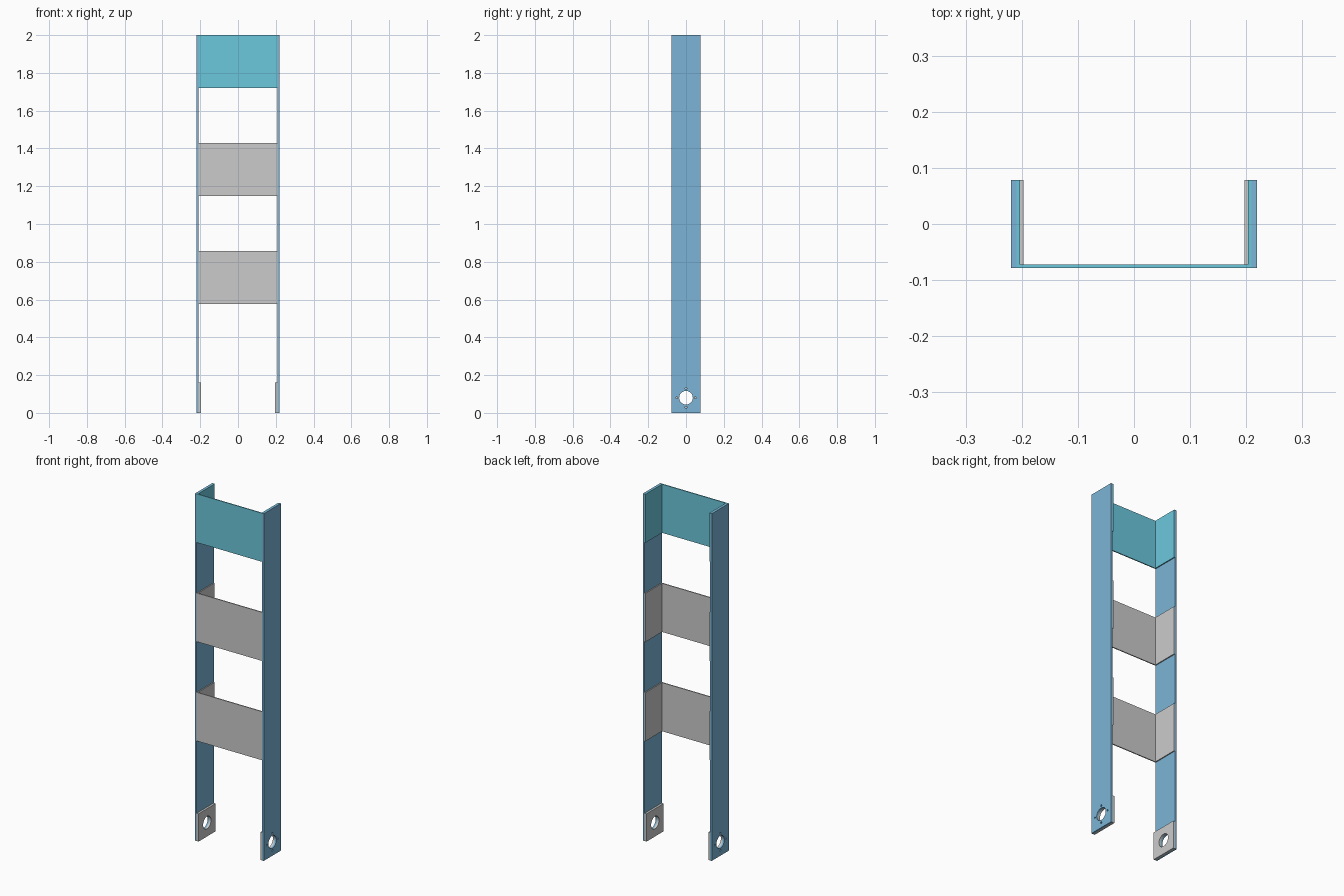
import bpy, bmesh, math
from mathutils import Matrix

if "Cube" in bpy.data.objects:
    bpy.data.objects.remove(bpy.data.objects["Cube"])

OUT, PLATE_T, BRACKET_T, PAD_T, D = 0.219, 0.010, 0.006, 0.012, 0.078
IN = OUT - PLATE_T


def material(name, color):
    m = bpy.data.materials.new(name)
    m.diffuse_color = (*color, 1)
    m.use_nodes = True
    m.node_tree.nodes["Principled BSDF"].inputs["Base Color"].default_value = m.diffuse_color
    return m


def circle(cx, cy, r, n):
    return [(cx + r * math.cos(2 * math.pi * i / n),
             cy + r * math.sin(2 * math.pi * i / n)) for i in range(n)]


def rect(x0, y0, x1, y1):
    return [(x0, y0), (x1, y0), (x1, y1), (x0, y1)]


def extrude(name, loops, thickness, matrix, mat=None):
    """Filled outline (first loop) with holes (other loops), as a solid mesh."""
    cu = bpy.data.curves.new(name, 'CURVE')
    cu.dimensions, cu.fill_mode, cu.extrude = '2D', 'BOTH', thickness / 2
    for pts in loops:
        sp = cu.splines.new('POLY')
        sp.points.add(len(pts) - 1)
        for p, co in zip(sp.points, pts):
            p.co = (*co, 0, 1)
        sp.use_cyclic_u = True
    tmp = bpy.data.objects.new(name + "_outline", cu)
    bpy.context.collection.objects.link(tmp)
    mesh = bpy.data.meshes.new_from_object(
        tmp.evaluated_get(bpy.context.evaluated_depsgraph_get()))
    bpy.data.objects.remove(tmp)
    bm = bmesh.new()
    bm.from_mesh(mesh)
    bmesh.ops.remove_doubles(bm, verts=bm.verts, dist=1e-5)
    bmesh.ops.transform(bm, matrix=matrix, verts=bm.verts)
    bmesh.ops.recalc_face_normals(bm, faces=bm.faces)
    for f in bm.faces:
        f.smooth = False
    bm.to_mesh(mesh)
    bm.free()
    mesh.materials.clear()
    if mat:
        mesh.materials.append(mat)
    ob = bpy.data.objects.new(name, mesh)
    bpy.context.collection.objects.link(ob)
    return ob


blue = material("blue_paint", (0.20, 0.46, 0.68))
teal = material("teal_paint", (0.15, 0.58, 0.72))

# Side rails with axle hole and four bolt holes, plus reinforcing pads
axle = circle(0, 0.08, 0.036, 32)
bolts = [circle(y, z, 0.005, 10) for y, z in
         ((0.05, 0.08), (-0.05, 0.08), (0, 0.13), (0, 0.03))]
upright = Matrix(((0, 0, 1, 0), (1, 0, 0, 0), (0, 1, 0, 0), (0, 0, 0, 1)))
for side, s in (("left", -1), ("right", 1)):
    extrude(side + "_rail", [rect(-D, 0, D, 2), axle] + bolts, PLATE_T,
            Matrix.Translation((s * (OUT - PLATE_T / 2), 0, 0)) @ upright, blue)
    extrude(side + "_axle_pad", [rect(-D, 0, D, 0.16), axle], PAD_T,
            Matrix.Translation((s * (IN - PAD_T / 2), 0, 0)) @ upright)

# U-shaped cross brackets, open at the back
i = IN - BRACKET_T
channel = [(-IN, -D), (IN, -D), (IN, D), (i, D),
           (i, -D + BRACKET_T), (-i, -D + BRACKET_T), (-i, D), (-IN, D)]
for name, z, mat in (("lower_bracket", 0.717, None),
                     ("middle_bracket", 1.289, None),
                     ("top_bracket", 1.86, teal)):
    extrude(name, [channel], 0.28, Matrix.Translation((0, 0, z)), mat)
